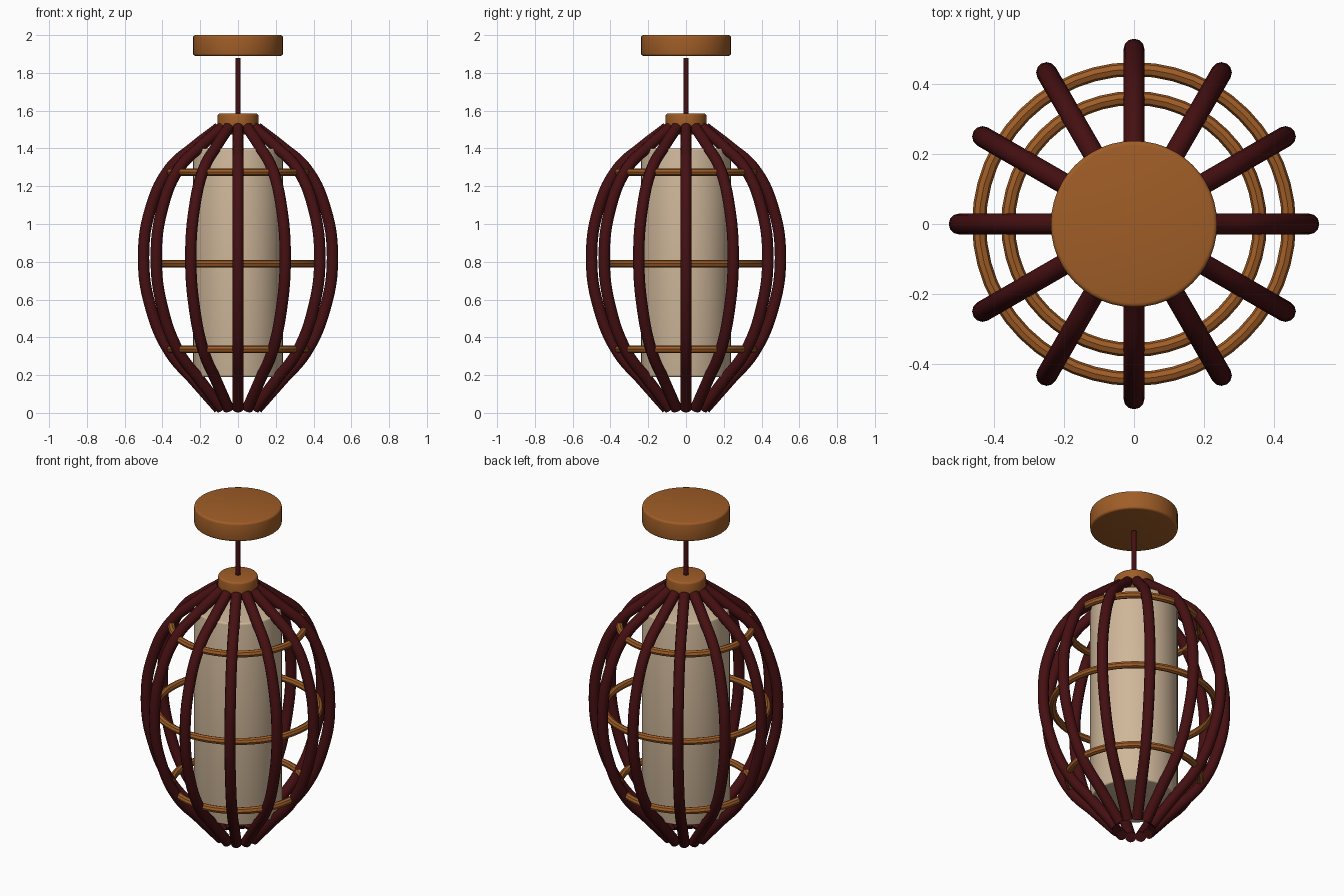
import bpy
import math

cube = bpy.data.objects.get("Cube")
if cube:
    bpy.data.objects.remove(cube, do_unlink=True)


def make_material(name, rgb):
    mat = bpy.data.materials.new(name)
    mat.use_nodes = True
    color = (*rgb, 1.0)
    mat.diffuse_color = color
    bsdf = mat.node_tree.nodes["Principled BSDF"]
    bsdf.inputs["Base Color"].default_value = color
    bsdf.inputs["Roughness"].default_value = 0.6
    return mat


honey_wood = make_material("honey wood", (0.35, 0.11, 0.02))
dark_wood = make_material("dark red wood", (0.06, 0.005, 0.006))
linen = make_material("linen", (0.62, 0.47, 0.32))


def select_only(obj):
    bpy.ops.object.select_all(action="DESELECT")
    obj.select_set(True)
    bpy.context.view_layer.objects.active = obj


def smooth(obj, angle=35):
    select_only(obj)
    bpy.ops.object.shade_smooth_by_angle(angle=math.radians(angle))


def disc(name, radius, bottom, top, mat, bevel=0.0, sides=48):
    """Upright cylinder between two heights with optionally rounded rims."""
    bpy.ops.mesh.primitive_cylinder_add(
        vertices=sides, radius=radius, depth=top - bottom,
        location=(0, 0, (top + bottom) / 2))
    obj = bpy.context.object
    obj.name = name
    obj.data.materials.append(mat)
    if bevel:
        mod = obj.modifiers.new("rounded rims", "BEVEL")
        mod.width = bevel
        mod.segments = 3
        mod.limit_method = "ANGLE"
        select_only(obj)
        bpy.ops.object.modifier_apply(modifier=mod.name)
    smooth(obj)
    return obj


def hoop(name, radius, height):
    """Thin faceted ring tying the ribs together."""
    bpy.ops.mesh.primitive_torus_add(
        major_radius=radius, minor_radius=0.02, major_segments=48,
        minor_segments=8, location=(0, 0, height))
    obj = bpy.context.object
    obj.name = name
    obj.data.materials.append(honey_wood)
    smooth(obj)


# Ceiling mount, cord, cap and shade
disc("ceiling_mount", 0.238, 1.89, 2.0, honey_wood, 0.012)
disc("cord", 0.014, 1.5, 1.88, dark_wood, sides=16)
disc("cage_cap", 0.108, 1.475, 1.585, honey_wood, 0.012)
disc("shade", 0.238, 0.19, 1.4, linen, 0.01)

# Hoops inside the cage
hoop("upper_hoop", 0.36, 1.275)
hoop("middle_hoop", 0.443, 0.79)
hoop("lower_hoop", 0.36, 0.337)

# One bowed rib swept along a smooth path of radius and height
rib_path = [(0.10, 0.022), (0.23, 0.17), (0.36, 0.32), (0.46, 0.55),
            (0.50, 0.82), (0.46, 1.09), (0.36, 1.295), (0.23, 1.41),
            (0.10, 1.51)]
curve = bpy.data.curves.new("rib_path", "CURVE")
curve.dimensions = "3D"
curve.bevel_depth = 0.03
curve.bevel_resolution = 4
curve.resolution_u = 6
curve.use_fill_caps = True
spline = curve.splines.new("BEZIER")
spline.bezier_points.add(len(rib_path) - 1)
for point, (radius, height) in zip(spline.bezier_points, rib_path):
    point.co = (radius, 0, height)
    point.handle_left_type = point.handle_right_type = "AUTO"
rib = bpy.data.objects.new("rib_1", curve)
bpy.context.collection.objects.link(rib)
select_only(rib)
bpy.ops.object.convert(target="MESH")
rib = bpy.context.object
rib.data.materials.clear()
rib.data.materials.append(dark_wood)
smooth(rib, 50)

# Repeat the rib around the cage
RIBS = 12
for i in range(1, RIBS):
    copy = rib.copy()
    copy.name = f"rib_{i + 1}"
    copy.rotation_euler.z = math.tau * i / RIBS
    bpy.context.collection.objects.link(copy)
